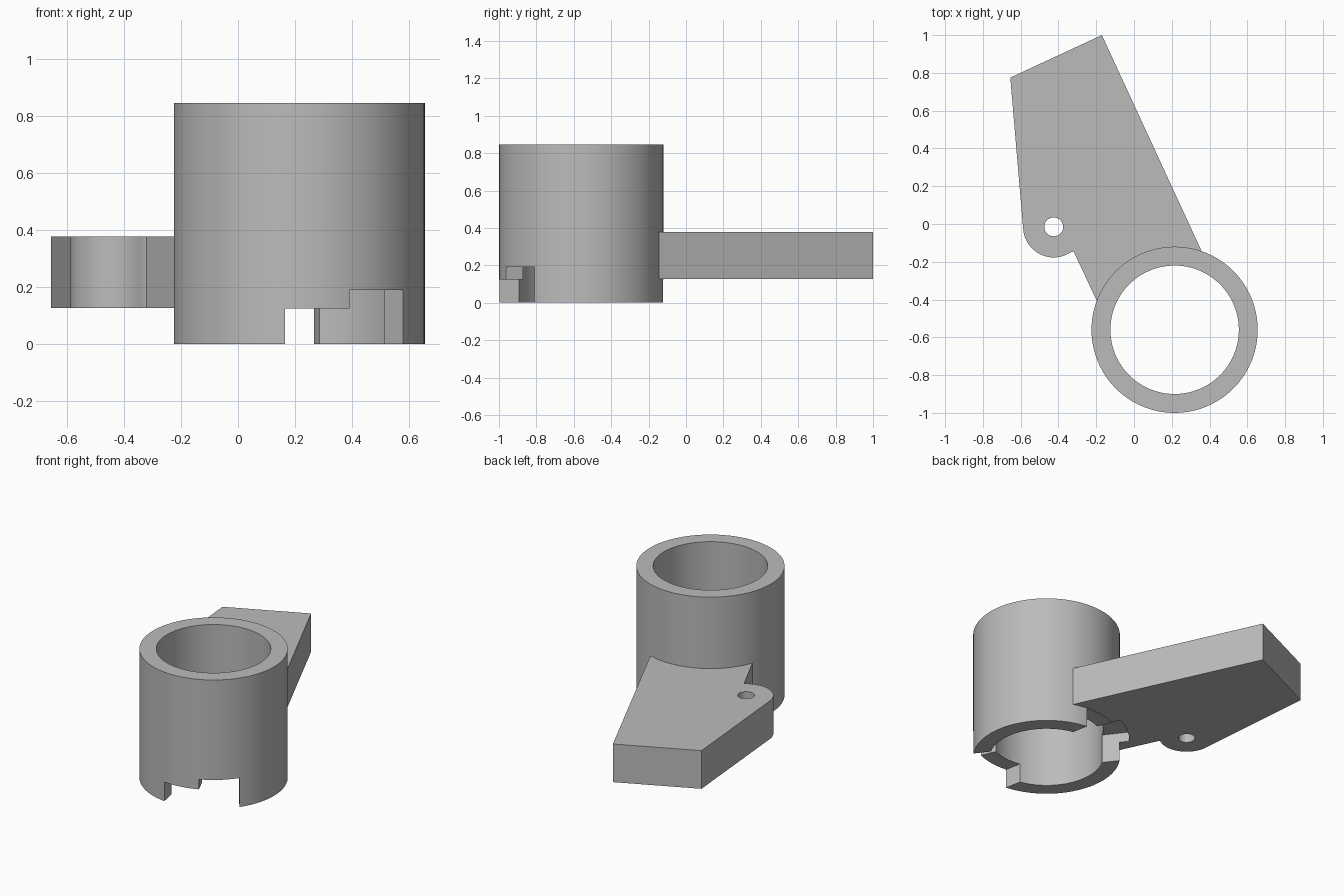
import bpy
import bmesh
from math import cos, sin, pi, radians

cube = bpy.data.objects.get("Cube")
if cube:
    bpy.data.objects.remove(cube, do_unlink=True)

CX, CY = 0.215, -0.56        # tube axis
OUTER, INNER, HEIGHT = 0.44, 0.34, 0.845
LUG = (-0.425, -0.015)       # pivot hole centre

grey = bpy.data.materials.new("plain grey")
grey.use_nodes = True
colour = (0.5, 0.5, 0.5, 1)
grey.diffuse_color = colour
grey.node_tree.nodes["Principled BSDF"].inputs["Base Color"].default_value = colour


def arc(centre, radius, start, end, steps):
    """Points along an arc, angles in degrees."""
    angles = [radians(start + (end - start) * i / steps) for i in range(steps + 1)]
    return [(centre[0] + radius * cos(a), centre[1] + radius * sin(a)) for a in angles]


def prism(name, outline, low, high):
    """Extrude a flat outline between two heights."""
    bm = bmesh.new()
    face = bm.faces.new([bm.verts.new((x, y, low)) for x, y in outline])
    top = bmesh.ops.extrude_face_region(bm, geom=[face])["geom"]
    moved = [v for v in top if isinstance(v, bmesh.types.BMVert)]
    bmesh.ops.translate(bm, verts=moved, vec=(0, 0, high - low))
    bmesh.ops.recalc_face_normals(bm, faces=bm.faces)
    mesh = bpy.data.meshes.new(name)
    bm.to_mesh(mesh)
    bm.free()
    mesh.materials.append(grey)
    obj = bpy.data.objects.new(name, mesh)
    bpy.context.collection.objects.link(obj)
    return obj


def combine(target, tool, operation):
    """Apply a boolean and discard the helper."""
    tool.hide_render = True
    mod = target.modifiers.new(operation.lower(), "BOOLEAN")
    mod.operation = operation
    mod.solver = "EXACT"
    mod.object = tool
    bpy.context.view_layer.objects.active = target
    bpy.ops.object.modifier_apply(modifier=mod.name)
    bpy.data.objects.remove(tool, do_unlink=True)


def circle(centre, radius, count):
    return arc(centre, radius, 0, 360, count)[:-1]


# Tube with a flat arm growing from its side
body = prism("tube_with_arm", circle((CX, CY), OUTER, 96), 0, HEIGHT)
arm_outline = [(-0.655, 0.775), (-0.17, 1.0), (0.378, -0.187), (0.2, -0.5),
               (-0.175, -0.453), (-0.32, -0.145)]
arm_outline += arc(LUG, 0.162, -56, -175, 24)
combine(body, prism("arm", arm_outline, 0.127, 0.377), "UNION")

# Bore and pivot hole
combine(body, prism("bore", circle((CX, CY), INNER, 96), -0.1, 1), "DIFFERENCE")
combine(body, prism("pivot_hole", circle(LUG, 0.05, 32), 0, 0.5), "DIFFERENCE")

# Two opposite stepped locking slots in the lower rim
entry = [(-0.08, -0.28)] + arc((0, 0), 0.495, -94.7, -36.5, 20) + [(0.25, -0.102)]
pocket = [(0.108, -0.248)] + arc((0, 0), 0.495, -66.5, -36.5, 12) + [(0.25, -0.102)]
for side in (1, -1):
    for name, outline, top in (("slot_entry", entry, 0.125), ("slot_pocket", pocket, 0.19)):
        placed = [(CX + side * x, CY + side * y) for x, y in outline]
        combine(body, prism(name, placed, -0.1, top), "DIFFERENCE")

# Smooth round walls, crisp edges
bpy.ops.object.select_all(action="DESELECT")
body.select_set(True)
bpy.context.view_layer.objects.active = body
bpy.ops.object.shade_smooth_by_angle(angle=pi / 9)
